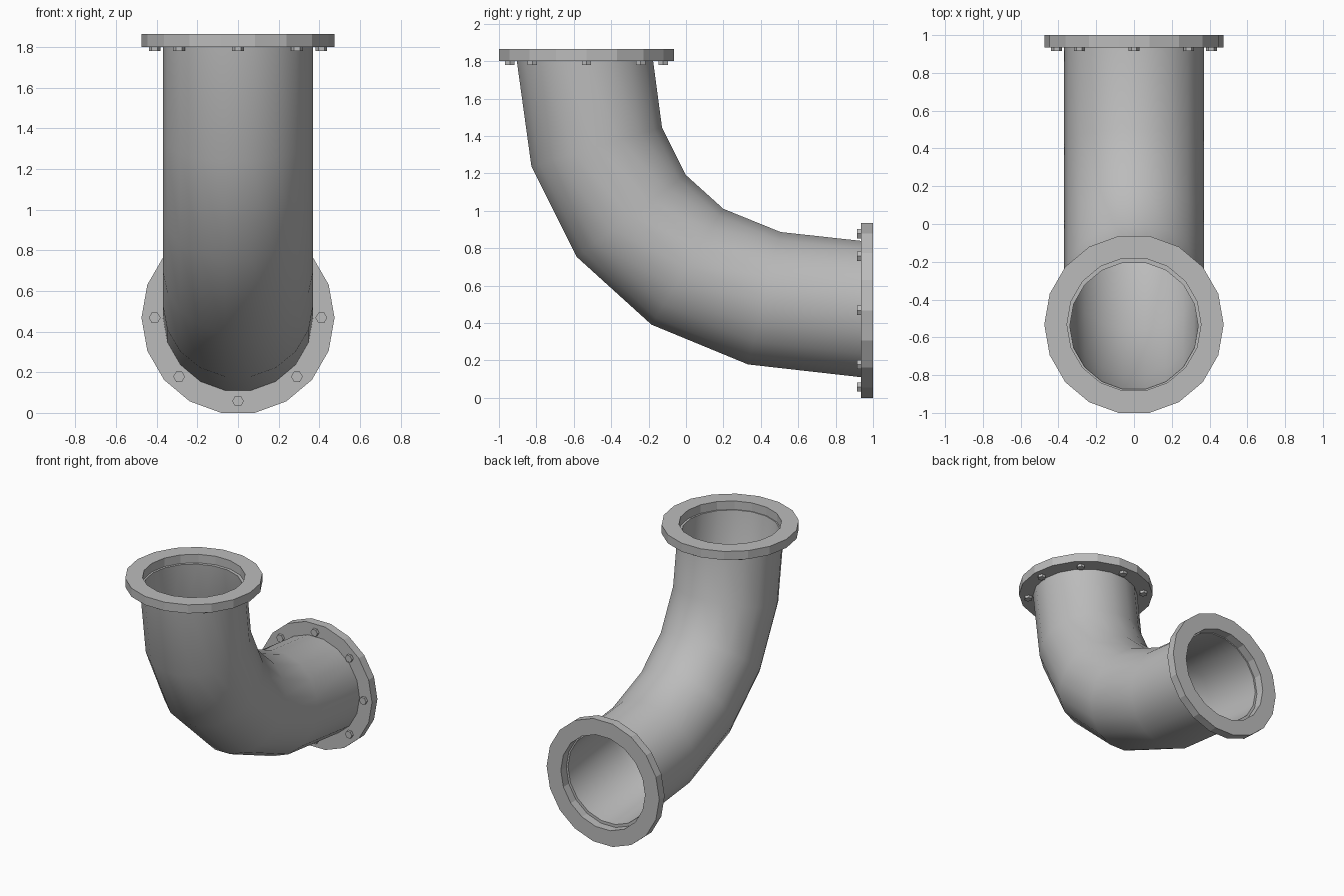
import bpy, bmesh, math
from mathutils import Vector, Matrix

cube = bpy.data.objects.get("Cube")
if cube:
    bpy.data.objects.remove(cube, do_unlink=True)

SIDES = 18
steel = bpy.data.materials.new("grey_steel")
steel.use_nodes = True
steel.diffuse_color = (0.5, 0.5, 0.5, 1)
steel.node_tree.nodes["Principled BSDF"].inputs["Base Color"].default_value = (0.5, 0.5, 0.5, 1)


def finish(bm, name):
    bmesh.ops.recalc_face_normals(bm, faces=bm.faces)
    mesh = bpy.data.meshes.new(name)
    bm.to_mesh(mesh)
    bm.free()
    mesh.materials.append(steel)
    obj = bpy.data.objects.new(name, mesh)
    bpy.context.collection.objects.link(obj)
    return obj


def ring(bm, centre, normal, radius):
    """Circle of vertices spanned by the x axis and the given normal."""
    out = []
    for i in range(SIDES):
        a = math.tau * i / SIDES
        out.append(bm.verts.new(centre + radius * (math.cos(a) * Vector((1, 0, 0)) + math.sin(a) * normal)))
    return out


def bridge(bm, a, b):
    for i in range(SIDES):
        j = (i + 1) % SIDES
        bm.faces.new((a[i], a[j], b[j], b[i]))


# Bent pipe: hollow tube swept along a cubic curve
p0, p1, p2, p3 = (Vector((0, y, z)) for y, z in
                  ((-0.54, 1.80), (-0.54, 0.965), (-0.01, 0.475), (0.935, 0.475)))
bm = bmesh.new()
outer, inner = [], []
STEPS = 5
for k in range(STEPS + 1):
    t = k / STEPS
    s = 1 - t
    centre = s**3 * p0 + 3 * s * s * t * p1 + 3 * s * t * t * p2 + t**3 * p3
    tangent = (s * s * (p1 - p0) + 2 * s * t * (p2 - p1) + t * t * (p3 - p2)).normalized()
    normal = Vector((1, 0, 0)).cross(tangent)
    outer.append(ring(bm, centre, normal, 0.37))
    inner.append(ring(bm, centre, normal, 0.34))
for wall in (outer, inner):
    for a, b in zip(wall, wall[1:]):
        bridge(bm, a, b)
for k in (0, -1):
    bridge(bm, outer[k], inner[k])
pipe = finish(bm, "bent_pipe")
bpy.ops.object.select_all(action='DESELECT')
pipe.select_set(True)
bpy.context.view_layer.objects.active = pipe
bpy.ops.object.shade_smooth_by_angle(angle=math.radians(40))


# Flanges with bolt heads on the pipe side; axis points out of the pipe
def flange(prefix, centre, axis, up):
    bm = bmesh.new()
    back, front = centre, centre + axis * 0.065
    loops = [ring(bm, c, up, r) for c, r in
             ((back, 0.475), (front, 0.475), (front, 0.355), (back, 0.355))]
    for i in range(4):
        bridge(bm, loops[i], loops[(i + 1) % 4])
    finish(bm, prefix + "_flange")

    bm = bmesh.new()
    side = Vector((1, 0, 0))
    basis = Matrix((side, up, axis)).transposed().to_4x4()
    for i in range(8):
        a = math.tau * i / 8
        spot = centre + 0.41 * (math.cos(a) * side + math.sin(a) * up) - axis * 0.005
        bmesh.ops.create_cone(bm, cap_ends=True, segments=6, radius1=0.029, radius2=0.029,
                              depth=0.03, matrix=Matrix.Translation(spot) @ basis
                              @ Matrix.Rotation(math.pi / 2, 4, 'Z'))
    # hexagons point sideways
    finish(bm, prefix + "_bolts")


flange("top", Vector((0, -0.532, 1.80)), Vector((0, 0, 1)), Vector((0, 1, 0)))
flange("back", Vector((0, 0.935, 0.468)), Vector((0, 1, 0)), Vector((0, 0, 1)))
